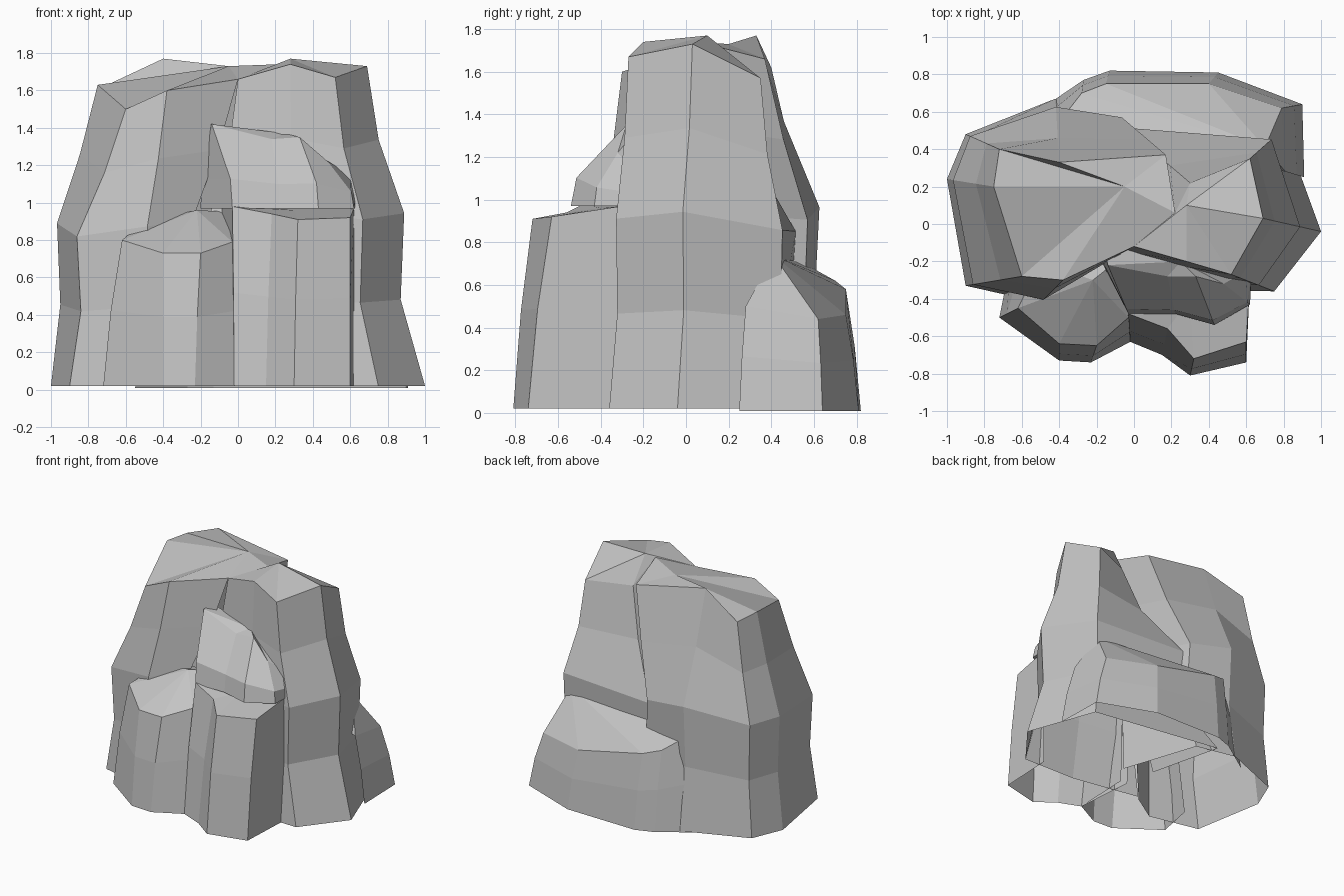
import bpy
import bmesh

default_cube = bpy.data.objects.get("Cube")
if default_cube:
    bpy.data.objects.remove(default_cube, do_unlink=True)

# Single flat stone colour
stone = bpy.data.materials.new("grey stone")
stone.use_nodes = True
stone_colour = (0.55, 0.55, 0.55, 1)
stone.diffuse_color = stone_colour
stone.node_tree.nodes["Principled BSDF"].inputs["Base Color"].default_value = stone_colour


def blend(start, end, amount):
    """Mix two numbers."""
    return start + (end - start) * amount


def make_rock(name, floor, corners, crown, profile, open_back=False, close_floor=False):
    """Loft a faceted rock from upright corner edges.

    corners: base x, base y, top x, top y, top z for every edge, anticlockwise
    crown:   the point where the top facets meet
    profile: (height fraction, lean fraction) of every horizontal seam
    """
    mesh = bmesh.new()
    rings = []
    for height, lean in profile:
        ring = []
        for base_x, base_y, top_x, top_y, top_z in corners:
            position = (
                blend(base_x, top_x, lean),
                blend(base_y, top_y, lean),
                blend(floor, top_z, height),
            )
            ring.append(mesh.verts.new(position))
        rings.append(ring)

    # Side walls, the last one is left out where it is buried
    count = len(corners)
    walls = count - 1 if open_back else count
    for lower, upper in zip(rings, rings[1:]):
        for index in range(walls):
            following = (index + 1) % count
            mesh.faces.new((lower[index], lower[following], upper[following], upper[index]))

    # Top facets fan out from the crown
    crown_vertex = mesh.verts.new(crown)
    top_ring = rings[-1]
    for index in range(count):
        mesh.faces.new((top_ring[index], top_ring[(index + 1) % count], crown_vertex))
    if close_floor:
        mesh.faces.new(list(reversed(rings[0])))

    data = bpy.data.meshes.new(name)
    mesh.to_mesh(data)
    mesh.free()
    data.materials.append(stone)
    rock = bpy.data.objects.new(name, data)
    bpy.context.scene.collection.objects.link(rock)
    return rock


# Seam layouts of the parts
bulging_profile = [(0, 0), (.27, .2), (.54, .13), (.77, .62), (1, 1)]
tapering_profile = [(0, 0), (.27, .42), (.54, .36), (.77, .8), (1, 1)]
column_profile = [(0, 0), (.52, .4), (1, 1)]
ledge_profile = [(0, 0), (.35, .1), (1, 1)]

# Broad boulder, open where it meets its neighbour
make_rock(
    name="broad_boulder",
    floor=.02,
    corners=[
        (.1, 0, .22, .06, 1.74),
        (-.1, .6, .17, .37, 1.66),
        (-.42, .67, -.4, .33, 1.77),
        (-.9, .48, -.72, .4, 1.62),
        (-1, .24, -.75, .2, 1.63),
        (-.9, -.33, -.6, -.28, 1.5),
        (-.5, -.42, -.38, -.3, 1.6),
        (-.28, -.28, 0, -.12, 1.66),
    ],
    crown=(-.05, .2, 1.73),
    profile=bulging_profile,
    open_back=True,
)

# Tall boulder leaning against it
make_rock(
    name="tall_boulder",
    floor=.02,
    corners=[
        (-.25, -.25, 0, -.12, 1.66),
        (.3, -.35, .28, -.2, 1.74),
        (.75, -.36, .52, -.27, 1.67),
        (1, -.04, .69, .03, 1.73),
        (.8, .51, .62, .35, 1.57),
        (-.24, .68, .3, .22, 1.56),
        (-.1, .1, .22, .06, 1.74),
    ],
    crown=(.28, .1, 1.77),
    profile=tapering_profile,
    open_back=True,
)

# Short column at the front, beside the taller one
make_rock(
    name="short_front_column",
    floor=.02,
    corners=[
        (-.66, -.2, -.5, -.2, .9),
        (-.72, -.5, -.62, -.45, .8),
        (-.4, -.73, -.4, -.64, .73),
        (-.23, -.74, -.2, -.65, .73),
        (-.02, -.63, -.03, -.5, .79),
        (0, -.15, -.03, -.15, .95),
    ],
    crown=(-.22, -.3, .96),
    profile=column_profile,
    open_back=True,
)

# Taller column at the front
make_rock(
    name="tall_front_column",
    floor=.02,
    corners=[
        (-.06, -.15, -.1, -.15, 1),
        (-.02, -.63, -.03, -.48, .98),
        (.15, -.7, .18, -.56, .94),
        (.3, -.81, .32, -.72, .91),
        (.6, -.74, .6, -.63, .92),
        (.62, -.3, .62, -.3, .97),
    ],
    crown=(.3, -.4, .96),
    profile=column_profile,
    open_back=True,
)

# Sloping ledge that overhangs the taller column
make_rock(
    name="overhanging_ledge",
    floor=.97,
    corners=[
        (-.2, -.15, -.16, -.1, 1.42),
        (-.03, -.48, -.14, -.22, 1.42),
        (.22, -.48, .18, -.28, 1.34),
        (.43, -.54, .33, -.28, 1.35),
        (.62, -.43, .48, -.32, 1.22),
        (.63, -.25, .6, -.25, 1.15),
    ],
    crown=(.25, -.2, 1.37),
    profile=ledge_profile,
    open_back=True,
    close_floor=True,
)

# Low flared apron around the back
make_rock(
    name="rear_apron",
    floor=.01,
    corners=[
        (.91, .25, .81, .28, .5),
        (.9, .64, .79, .62, .44),
        (.45, .81, .4, .75, .46),
        (-.13, .82, -.15, .75, .58),
        (-.27, .77, -.28, .7, .62),
        (-.55, .58, -.42, .52, .72),
    ],
    crown=(.7, .41, .74),
    profile=column_profile,
    open_back=True,
)
